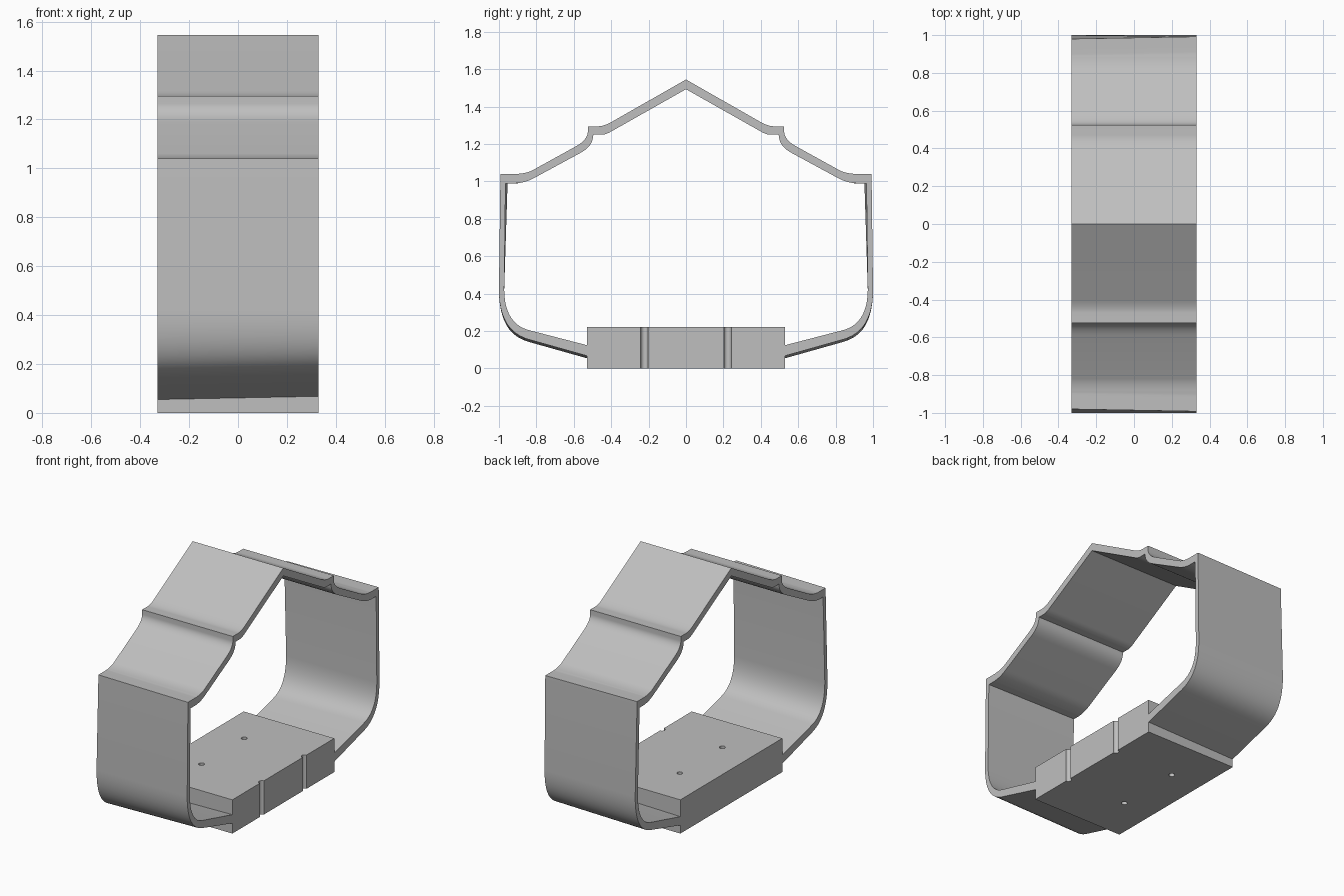
import bpy, bmesh, math

cube = bpy.data.objects.get("Cube")
if cube:
    bpy.data.objects.remove(cube, do_unlink=True)

HALF_WIDTH = 0.33

grey = bpy.data.materials.new("plain grey")
grey.use_nodes = True
grey.diffuse_color = (0.52, 0.52, 0.52, 1)
grey.node_tree.nodes["Principled BSDF"].inputs["Base Color"].default_value = grey.diffuse_color


def make_object(name, bm):
    bmesh.ops.recalc_face_normals(bm, faces=bm.faces)
    mesh = bpy.data.meshes.new(name)
    bm.to_mesh(mesh)
    bm.free()
    mesh.materials.append(grey)
    obj = bpy.data.objects.new(name, mesh)
    bpy.context.collection.objects.link(obj)
    return obj


def smooth(obj):
    bpy.ops.object.select_all(action='DESELECT')
    obj.select_set(True)
    bpy.context.view_layer.objects.active = obj
    bpy.ops.object.shade_smooth_by_angle(angle=math.radians(25))


def trace(steps, count=12):
    """Pairs are corners; a step of two pairs is a curve (control, end)."""
    points = []
    for step in steps:
        if isinstance(step[0], tuple):
            (cy, cz), (ey, ez) = step
            sy, sz = points[-1]
            for i in range(1, count + 1):
                t = i / count
                a, b, c = (1 - t) ** 2, 2 * t * (1 - t), t * t
                points.append((a * sy + b * cy + c * ey, a * sz + b * cz + c * ez))
        else:
            points.append(step)
    return points


def both_sides(half):
    return [(-y, z) for y, z in reversed(half[1:])] + half


# Band: half profiles from the peak down to the base block
outer = both_sides(trace([
    (0, 1.545), (0.40, 1.317), ((0.44, 1.295), (0.47, 1.295)),
    (0.525, 1.295), (0.525, 1.265), ((0.527, 1.222), (0.59, 1.187)),
    (0.82, 1.06), ((0.86, 1.04), (0.92, 1.04)), (0.992, 1.04),
    (1.0, 0.42), ((1.0, 0.2), (0.84, 0.155)), (0.52, 0.065)]))
inner = both_sides(trace([
    (0, 1.493), (0.40, 1.267), ((0.43, 1.25), (0.45, 1.25)),
    (0.495, 1.25), (0.497, 1.24), ((0.50, 1.19), (0.56, 1.155)),
    (0.80, 1.025), ((0.86, 0.99), (0.92, 0.99)), (0.965, 0.99),
    (0.972, 0.42), ((0.97, 0.24), (0.84, 0.205)), (0.52, 0.122)]))


def lean(y, z):
    """The walls lean in and the lower arms drop slightly at the -x end."""
    if z < 0.42:
        return y, z - 0.013 * min(1, (0.42 - z) / 0.2)
    if abs(y) > 0.9:
        y -= math.copysign(0.012 * (z - 0.42) / 0.62, y)
    return y, z


bm = bmesh.new()
near_out = [bm.verts.new((HALF_WIDTH, y, z)) for y, z in outer]
near_in = [bm.verts.new((HALF_WIDTH, y, z)) for y, z in inner]
far_out = [bm.verts.new((-HALF_WIDTH, *lean(y, z))) for y, z in outer]
far_in = [bm.verts.new((-HALF_WIDTH, *lean(y, z))) for y, z in inner]
rows = [near_out, far_out, far_in, near_in]
for a, b in zip(rows, rows[1:] + rows[:1]):
    for i in range(len(outer) - 1):
        bm.faces.new((a[i], a[i + 1], b[i + 1], b[i]))
for end in (0, -1):
    bm.faces.new([row[end] for row in rows])
smooth(make_object("band", bm))

# Base block: plan outline with two rounded grooves in the +x side
GROOVE_Y, GROOVE_R = 0.222, 0.02
plan = [(-HALF_WIDTH, 0.53), (-HALF_WIDTH, -0.53), (HALF_WIDTH, -0.53)]
for centre in (-GROOVE_Y, GROOVE_Y):
    for i in range(13):
        a = math.pi * i / 12
        plan.append((HALF_WIDTH - GROOVE_R * math.sin(a), centre - GROOVE_R * math.cos(a)))
plan.append((HALF_WIDTH, 0.53))

bm = bmesh.new()
base = bm.faces.new([bm.verts.new((x, y, 0)) for x, y in plan])
lifted = bmesh.ops.extrude_face_region(bm, geom=[base], use_keep_orig=True)["geom"]
bmesh.ops.translate(bm, vec=(0, 0, 0.222),
                    verts=[v for v in lifted if isinstance(v, bmesh.types.BMVert)])
block = make_object("base_block", bm)

# Two screw holes straight through the block
for y in (-GROOVE_Y, GROOVE_Y):
    bpy.ops.mesh.primitive_cylinder_add(vertices=24, radius=0.018, depth=1, location=(-0.11, y, 0.1))
    cutter = bpy.context.object
    cutter.name = "hole_cutter"
    cutter.hide_render = True
    cutter.data.materials.append(grey)
    cut = block.modifiers.new("hole", 'BOOLEAN')
    cut.operation = 'DIFFERENCE'
    cut.solver = 'EXACT'
    cut.object = cutter
    bpy.context.view_layer.objects.active = block
    bpy.ops.object.modifier_apply(modifier=cut.name)
    bpy.data.objects.remove(cutter, do_unlink=True)
smooth(block)
